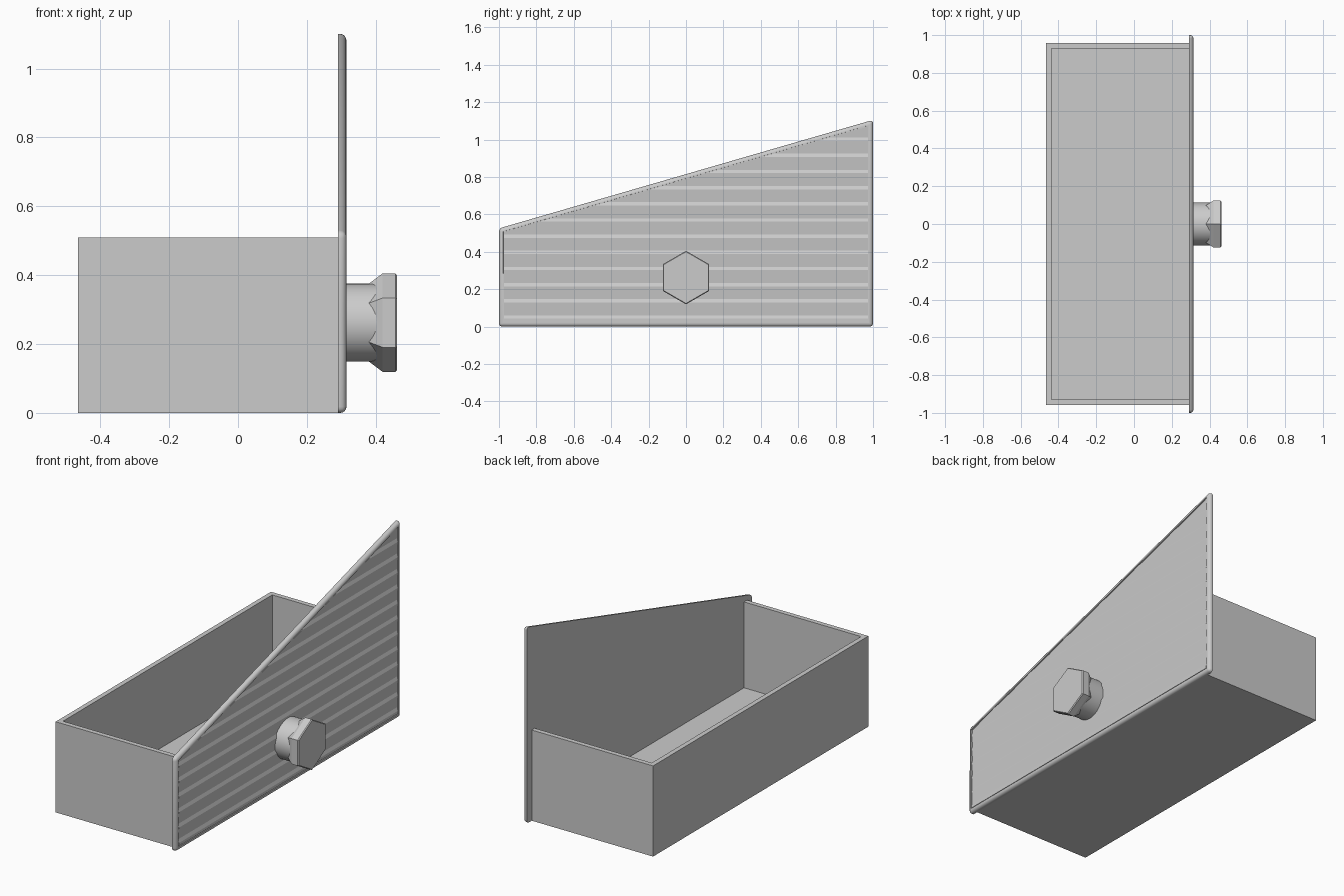
import bpy
import bmesh
import math
from mathutils import Matrix, Vector

if "Cube" in bpy.data.objects:
    bpy.data.objects.remove(bpy.data.objects["Cube"], do_unlink=True)

grey = bpy.data.materials.new("light_grey")
grey.use_nodes = True
colour = (0.6, 0.6, 0.6, 1)
grey.diffuse_color = colour
grey.node_tree.nodes["Principled BSDF"].inputs["Base Color"].default_value = colour


def finish(name, bm, smooth=False):
    """Turn a bmesh into a named object."""
    bmesh.ops.recalc_face_normals(bm, faces=bm.faces)
    mesh = bpy.data.meshes.new(name)
    bm.to_mesh(mesh)
    bm.free()
    mesh.materials.append(grey)
    obj = bpy.data.objects.new(name, mesh)
    bpy.context.collection.objects.link(obj)
    if smooth:
        bpy.ops.object.select_all(action="DESELECT")
        obj.select_set(True)
        bpy.context.view_layer.objects.active = obj
        bpy.ops.object.shade_smooth_by_angle(angle=math.radians(35))
    return obj


def prism(points, offset):
    """Extrude a flat outline along an offset."""
    bm = bmesh.new()
    face = bm.faces.new([bm.verts.new(p) for p in points])
    result = bmesh.ops.extrude_face_region(bm, geom=[face], use_keep_orig=True)
    moved = [g for g in result["geom"] if isinstance(g, bmesh.types.BMVert)]
    bmesh.ops.translate(bm, verts=moved, vec=offset)
    bmesh.ops.recalc_face_normals(bm, faces=bm.faces)
    return bm


# Open tray: three walls and a floor
BACK_X, PANEL_X, FRONT_X = -0.465, 0.29, 0.315
END, WALL, TRAY_H = 0.957, 0.027, 0.51
inner_x, inner_y = BACK_X + WALL, END - WALL
outline = [(PANEL_X, -END), (BACK_X, -END), (BACK_X, END), (PANEL_X, END),
           (PANEL_X, inner_y), (inner_x, inner_y),
           (inner_x, -inner_y), (PANEL_X, -inner_y)]
finish("tray_walls", prism([(x, y, 0) for x, y in outline], (0, 0, TRAY_H)))
floor = [(inner_x, -inner_y, 0), (PANEL_X, -inner_y, 0),
         (PANEL_X, inner_y, 0), (inner_x, inner_y, 0)]
finish("tray_floor", prism(floor, (0, 0, WALL)))

# Sloped side panel with a rounded rim and a shallow recess
LOW, HIGH, DEPTH = 0.525, 1.105, 0.008
bm = prism([(PANEL_X, -1, 0), (PANEL_X, 1, 0), (PANEL_X, 1, HIGH),
            (PANEL_X, -1, LOW)], (FRONT_X - PANEL_X, 0, 0))
rounded = [e for e in bm.edges if any(v.co.x > PANEL_X + 0.01 for v in e.verts)]
bmesh.ops.bevel(bm, geom=rounded, offset=0.018, segments=4, profile=0.5,
                affect="EDGES")
bm.normal_update()
front = max((f for f in bm.faces if f.normal.x > 0.99), key=lambda f: f.calc_area())
bmesh.ops.inset_region(bm, faces=[front], thickness=0.006)
bmesh.ops.inset_region(bm, faces=[front], thickness=0.0005, depth=-DEPTH)
finish("side_panel", bm, True)

# Stepped slats filling the recess, trimmed along the sloped rim
RIM, PITCH, STEP = 0.026, 0.0865, 0.018
base = FRONT_X - DEPTH
profile = [(base - 0.002, RIM), (FRONT_X - 0.001, RIM)]
z = 0.042
while z < HIGH:
    profile += [(FRONT_X - 0.001, z), (base, z + STEP)]
    z += PITCH
profile.append((base - 0.002, z - PITCH + STEP))
bm = prism([(x, -1 + RIM, z) for x, z in profile], (0, 2 - 2 * RIM, 0))
slope = Vector((0, LOW - HIGH, 2)).normalized()
cut = bmesh.ops.bisect_plane(bm, geom=bm.verts[:] + bm.edges[:] + bm.faces[:],
                             plane_co=Vector((0, 1, HIGH)) - slope * RIM,
                             plane_no=slope, clear_outer=True)
bmesh.ops.holes_fill(bm, edges=[e for e in bm.edges if e.is_boundary], sides=0)
finish("panel_slats", bm)

# Knob: round neck and hexagonal head with tapered back
KNOB_Z, NECK_R, HEAD_R = 0.262, 0.113, 0.143
along_x = Matrix.Rotation(math.pi / 2, 4, "Y")


def stack(sections, sides):
    """Loft regular rings along x from (x, radius) pairs."""
    bm = bmesh.new()
    rings = []
    for x, r in sections:
        angles = [2 * math.pi * i / sides for i in range(sides)]
        rings.append([bm.verts.new((x, r * math.sin(a), KNOB_Z + r * math.cos(a)))
                      for a in angles])
    for a, b in zip(rings, rings[1:]):
        for i in range(sides):
            j = (i + 1) % sides
            bm.faces.new((a[i], a[j], b[j], b[i]))
    bm.faces.new(rings[0])
    bm.faces.new(rings[-1])
    return bm


finish("knob_neck", stack([(0.3, NECK_R), (0.412, NECK_R)], 64), True)
finish("knob_head", stack([(0.38, NECK_R), (0.42, HEAD_R), (0.457, HEAD_R),
                           (0.462, HEAD_R - 0.005)], 6))
